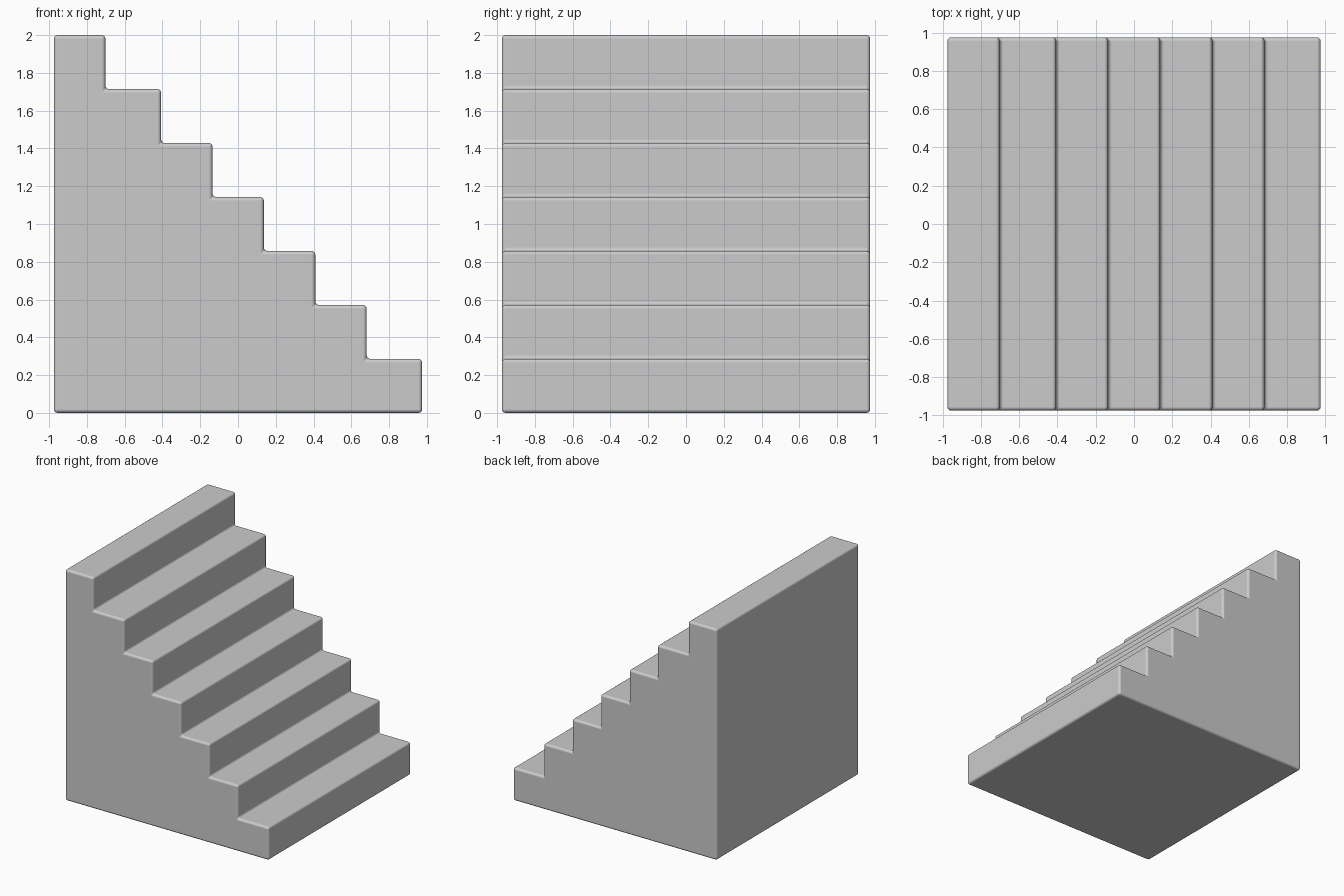
import bpy, bmesh

if "Cube" in bpy.data.objects:
    bpy.data.objects.remove(bpy.data.objects["Cube"])

STEPS, HALF, HEIGHT = 7, 0.975, 2.0
RISE = HEIGHT / STEPS
# riser positions from the top step down to the bottom step
risers = [-0.702, -0.407, -0.135, 0.137, 0.409, 0.681, HALF]

# stepped side profile
profile = [(-HALF, 0.0), (HALF, 0.0)]
for i, x in enumerate(reversed(risers)):
    if i:
        profile.append((x, i * RISE))
    profile.append((x, (i + 1) * RISE))
profile.append((-HALF, HEIGHT))

# extrude the profile across the width
bm = bmesh.new()
face = bm.faces.new([bm.verts.new((x, -HALF, z)) for x, z in profile])
ext = bmesh.ops.extrude_face_region(bm, geom=[face], use_keep_orig=True)
bmesh.ops.translate(bm, vec=(0, 2 * HALF, 0),
                    verts=[g for g in ext["geom"] if isinstance(g, bmesh.types.BMVert)])
bmesh.ops.recalc_face_normals(bm, faces=bm.faces)
mesh = bpy.data.meshes.new("staircase")
bm.to_mesh(mesh)
bm.free()

stairs = bpy.data.objects.new("staircase", mesh)
bpy.context.collection.objects.link(stairs)

# softly rounded edges
bevel = stairs.modifiers.new("rounded_edges", "BEVEL")
bevel.width = 0.02
bevel.segments = 4
bevel.limit_method = "ANGLE"
bevel.harden_normals = True
for p in mesh.polygons:
    p.use_smooth = True
